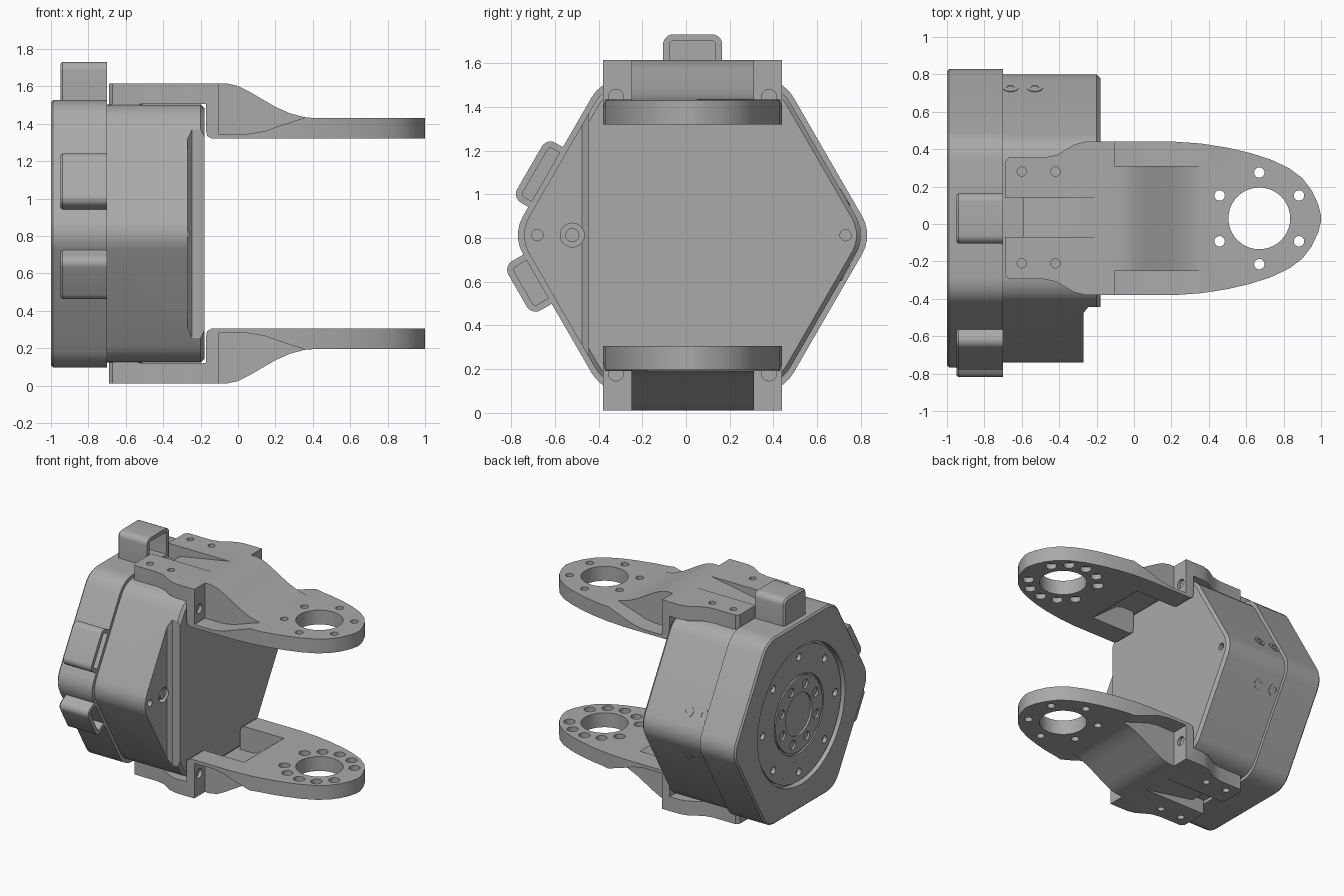
import bpy, bmesh
from math import cos, sin, pi, radians, tan
from mathutils import Vector, Matrix

cube = bpy.data.objects.get("Cube")
if cube:
    bpy.data.objects.remove(cube, do_unlink=True)

metal = bpy.data.materials.new("plain grey")
metal.use_nodes = True
GREY = (0.4, 0.4, 0.4, 1)
metal.diffuse_color = GREY
metal.node_tree.nodes["Principled BSDF"].inputs["Base Color"].default_value = GREY

CY, CZ = 0.03, 0.813          # axis of the hexagonal housing
ORDER = {"x": lambda u, v, t: (t, u, v),
         "y": lambda u, v, t: (u, t, v),
         "z": lambda u, v, t: (u, v, t)}


def add_prism(bm, pts, axis, a, b):
    """Extrude a 2D outline along an axis from a to b."""
    place = ORDER[axis]
    low = [bm.verts.new(place(u, v, a)) for u, v in pts]
    high = [bm.verts.new(place(u, v, b)) for u, v in pts]
    n = len(pts)
    faces = [bm.faces.new(low[::-1]), bm.faces.new(high)]
    for i in range(n):
        j = (i + 1) % n
        faces.append(bm.faces.new((low[i], low[j], high[j], high[i])))
    bmesh.ops.recalc_face_normals(bm, faces=faces)
    return faces


def make(name, prisms, bevel_cap=None, width=0.02):
    """Object made of prisms; optionally chamfer one cap's edges."""
    bm = bmesh.new()
    for p in prisms:
        faces = add_prism(bm, *p)
        if bevel_cap is not None:
            bmesh.ops.bevel(bm, geom=list(faces[bevel_cap].edges), offset=width,
                            segments=1, affect="EDGES")
    mesh = bpy.data.meshes.new(name)
    bm.to_mesh(mesh)
    bm.free()
    mesh.materials.append(metal)
    ob = bpy.data.objects.new(name, mesh)
    bpy.context.collection.objects.link(ob)
    return ob


def activate(ob):
    bpy.ops.object.select_all(action="DESELECT")
    bpy.context.view_layer.objects.active = ob
    ob.select_set(True)


def combine(ob, prisms, op="DIFFERENCE"):
    cutter = make("cutter", prisms)
    cutter.hide_render = True
    mod = ob.modifiers.new("cut", "BOOLEAN")
    mod.operation, mod.solver, mod.object = op, "EXACT", cutter
    activate(ob)
    bpy.ops.object.modifier_apply(modifier=mod.name)
    bpy.data.objects.remove(cutter, do_unlink=True)


def circle(u, v, r, n=20):
    return [(u + r * cos(2 * pi * i / n), v + r * sin(2 * pi * i / n)) for i in range(n)]


def rounded(pts, r, steps=5):
    """Replace each corner of a convex outline with an arc-like curve."""
    out = []
    for i, p in enumerate(pts):
        p = Vector(p)
        a, b = Vector(pts[i - 1]) - p, Vector(pts[(i + 1) % len(pts)]) - p
        cut = r / tan(a.angle(b) / 2)
        s, e = p + a.normalized() * cut, p + b.normalized() * cut
        c = p + (a.normalized() + b.normalized()).normalized() * (r / sin(a.angle(b) / 2))
        for k in range(steps + 1):
            d = s.lerp(e, k / steps) - c
            out.append(tuple(c + d.normalized() * r))
    return out


def hexagon(apothem, r):
    R = apothem / cos(pi / 6)
    return rounded([(CY + R * cos(i * pi / 3), CZ + R * sin(i * pi / 3)) for i in range(6)], r)


def smooth(ob):
    activate(ob)
    bpy.ops.object.shade_smooth_by_angle(angle=radians(28))


def ring(radius, r, angles, u=CY, v=CZ):
    return [circle(u + radius * cos(radians(a)), v + radius * sin(radians(a)), r, 14)
            for a in angles]


# Rear flange with the round recess
flange = make("rear_flange", [(hexagon(0.715, 0.17), "x", -1.0, -0.7)], 0, 0.012)
combine(flange, [(circle(CY, CZ, 0.53, 64), "x", -1.1, -0.95)])

# Output disc with hub and bolt holes
disc = make("output_disc", [(circle(CY, CZ, 0.51, 64), "x", -0.98, -0.94)])
combine(disc, [(circle(CY, CZ, 0.3, 48), "x", -1.1, -0.965)])
combine(disc, [(c, "x", -1.1, -0.95) for c in ring(0.44, 0.028, range(0, 360, 45))])
hub = make("output_hub", [(circle(CY, CZ, 0.285, 48), "x", -0.98, -0.94)])
combine(hub, [(c, "x", -1.1, -0.95) for c in ring(0.22, 0.035, range(20, 380, 45))]
        + [(circle(CY, CZ, 0.16, 32), "x", -1.1, -0.965)])

# Main housing, stepped back along its front corner
housing = make("main_housing", [(hexagon(0.69, 0.17), "x", -0.71, -0.18)], 1, 0.02)
step = [(-0.27, -1), (-0.1, -1), (-0.1, -0.445), (-0.245, -0.445), (-0.27, -0.475)]
combine(housing, [(step, "z", -1, 3)])
combine(housing, [(circle(-0.52, CZ, 0.055), "x", -0.31, 0),
                  (circle(-0.68, CZ, 0.026), "x", -0.31, 0),
                  (circle(0.73, CZ, 0.026), "x", -0.21, 0)])
stud = make("socket_stud", [(circle(-0.52, CZ, 0.032), "x", -0.32, -0.275)])


# Side screws on the two rear slanted faces
def side_screw(name, x, side):
    normal = Vector((0, cos(pi / 6), side * sin(pi / 6)))
    along = Vector((0, -sin(pi / 6), side * cos(pi / 6)))
    centre = Vector((x, CY, CZ)) + normal * 0.69 - along * 0.2
    ob = make(name, [(circle(0, 0, 0.043, 24), "z", -0.02, 0.004)])
    combine(ob, [(circle(0, 0, 0.022, 6), "z", -0.01, 0.05)])
    ob.data.transform(Matrix.Translation(centre) @ normal.to_track_quat("Z", "Y").to_matrix().to_4x4())
    return ob


screws = [side_screw(f"side_screw_{side}_{i}", x, s)
          for side, s in (("upper", 1), ("lower", -1)) for i, x in enumerate((-0.66, -0.53))]


# Hollow connector lugs around the flange
def lug(name, degrees, offset, half, top):
    turn = Matrix.Rotation(radians(degrees - 90), 2)

    def shape(pts):
        out = []
        for u, v in pts:
            w = turn @ Vector((u + offset, v))
            out.append((CY + w.x, CZ + w.y))
        return out

    def box(h, low, high, r):
        return shape(rounded([(-h, low), (h, low), (h, high), (-h, high)], r))
    ob = make(name, [(box(half, 0.6, top, 0.045), "x", -0.95, -0.7)], 0, 0.012)
    combine(ob, [(box(half - 0.03, 0.68, top - 0.03, 0.015), "x", -0.86, -0.6)])
    return ob


lugs = [lug("top_lug", 90, 0, 0.135, 0.918),
        lug("upper_front_lug", 150, -0.106, 0.158, 0.8),
        lug("lower_front_lug", 210, 0.18, 0.13, 0.82)]

# Upper arm: plan outline intersected with a side profile
half = [(-0.69, 0.3), (-0.67, 0.325), (-0.48, 0.325), (-0.41, 0.34), (-0.32, 0.395),
        (-0.26, 0.41), (0.22, 0.41), (0.36, 0.4), (0.5, 0.378), (0.62, 0.35), (0.73, 0.315),
        (0.83, 0.268), (0.9, 0.215), (0.95, 0.15), (0.985, 0.075), (1.0, 0.015)]
plan = [(x, CY + y) for x, y in half] + [(x, CY - y) for x, y in reversed(half)]
profile = [(-0.8, 1.505), (-0.8, 1.615), (-0.06, 1.615), (0, 1.602), (0.06, 1.572),
           (0.2, 1.49), (0.28, 1.455), (0.36, 1.434), (0.42, 1.43), (1.1, 1.43),
           (1.1, 1.32), (-0.14, 1.32), (-0.165, 1.335), (-0.17, 1.36), (-0.17, 1.505)]
arm = make("upper_arm", [(plan, "z", 1.2, 1.7)])
combine(arm, [(profile, "y", -1, 1)], "INTERSECT")

# Side scallops, open inner hollow and cable groove
scallop = [(-0.105, 1.345), (0.05, 1.345), (0.14, 1.36), (0.24, 1.395), (0.36, 1.434),
           (0.36, 1.7), (-0.105, 1.7)]
combine(arm, [(scallop, "y", 0.31, 0.8), (scallop, "y", -0.8, -0.25)])
hollow = [(-0.3, 1.2), (-0.3, 1.504), (-0.07, 1.504), (-0.02, 1.49), (0.2, 1.32), (0.2, 1.2)]
combine(arm, [(hollow, "y", -0.21, 0.27)])
groove = [(-0.8, 1.4), (-0.59, 1.4), (-0.59, 1.54), (-0.15, 1.618), (-0.15, 1.7), (-0.8, 1.7)]
combine(arm, [(groove, "y", -0.07, 0.14)])

# Bearing hole and bolt holes
bolts = ring(0.245, 0.028, range(30, 390, 60), 0.67, CY)
plate_bolts = [circle(x, y, 0.025, 14) for x in (-0.6, -0.42) for y in (-0.21, 0.28)]
combine(arm, [(circle(0.67, CY, 0.165, 40), "z", 1, 2)]
        + [(c, "z", 1, 2) for c in bolts + plate_bolts]
        + [(circle(y, 1.445, 0.035, 16), "x", -0.13, 0) for y in (-0.32, 0.38)])
sinks = ring(0.245, 0.04, list(range(30, 390, 60)) + [60, 120, 240, 300], 0.67, CY)
combine(arm, [(c, "z", 1.2, 1.36) for c in sinks])

# Mounting pads between arm and housing
pads = make("upper_mounting_pads", [(rounded([(-0.69, a), (-0.51, a), (-0.51, b), (-0.69, b)], 0.03),
                                     "z", 1.49, 1.53) for a, b in ((-0.29, -0.08), (0.15, 0.35))])

# Lower arm and pads mirror the upper ones
for ob in (arm, pads):
    twin = ob.copy()
    twin.data = ob.data.copy()
    twin.name = ob.name.replace("upper", "lower")
    twin.data.transform(Matrix.Translation((0, 0, 2 * CZ)) @ Matrix.Scale(-1, 4, (0, 0, 1)))
    twin.data.flip_normals()
    bpy.context.collection.objects.link(twin)
    smooth(twin)
for ob in [flange, disc, hub, housing, stud, arm, pads] + screws + lugs:
    smooth(ob)
